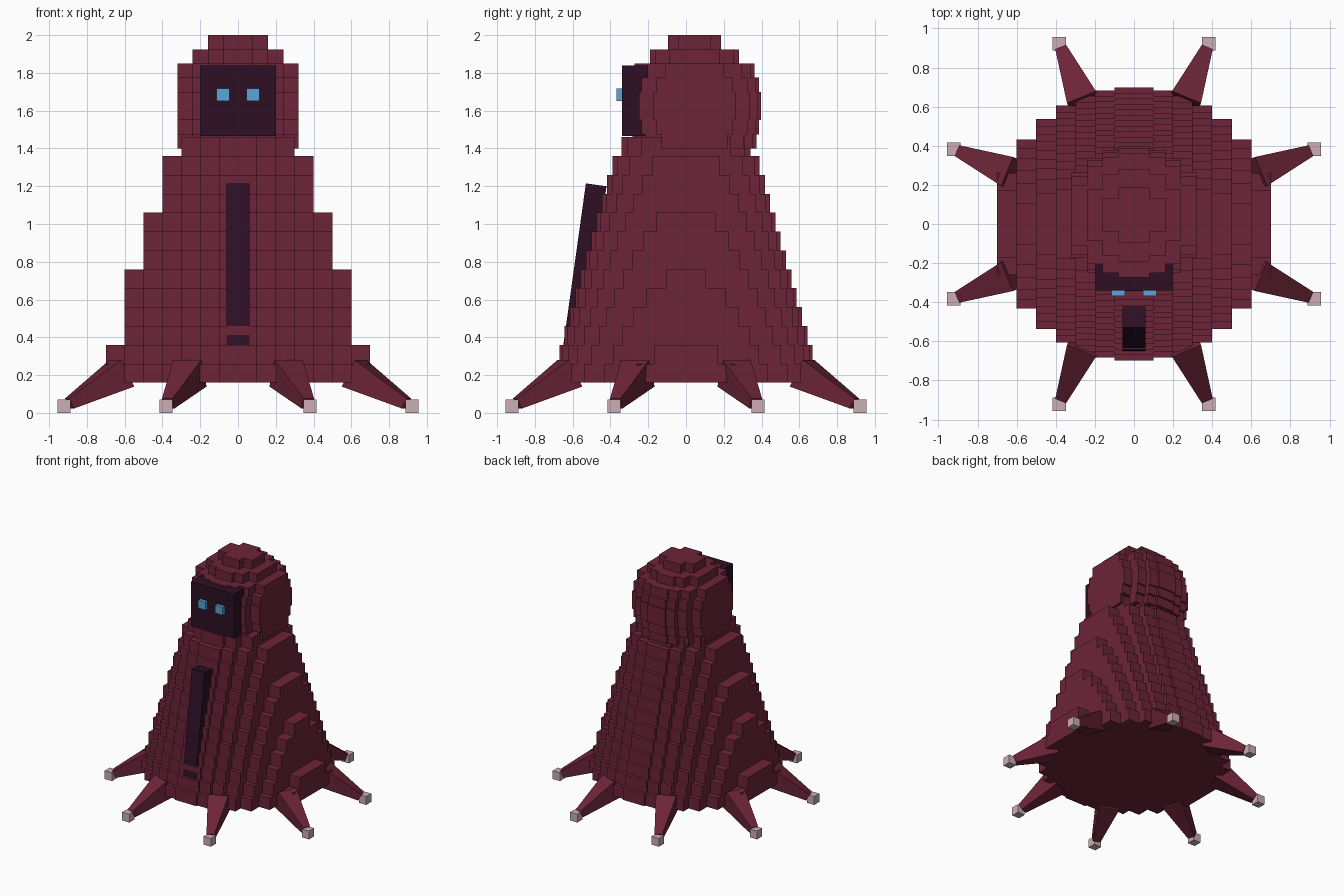
import bpy, bmesh, math
from mathutils import Vector, Matrix

cube = bpy.data.objects.get("Cube")
if cube:
    bpy.data.objects.remove(cube, do_unlink=True)


def material(name, rgb):
    m = bpy.data.materials.new(name)
    m.use_nodes = True
    m.diffuse_color = (*rgb, 1)
    m.node_tree.nodes["Principled BSDF"].inputs["Base Color"].default_value = (*rgb, 1)
    return m


maroon = material("maroon cloth", (0.152, 0.018, 0.04))
shadow = material("dark plum", (0.027, 0.005, 0.018))
blue = material("eye blue", (0.1, 0.38, 0.68))
pink = material("pale pink", (0.6, 0.42, 0.45))


def add_box(bm, lo, hi):
    lo, hi = Vector(lo), Vector(hi)
    mat = Matrix.Translation((lo + hi) / 2) @ Matrix.Diagonal((*(hi - lo), 1))
    bmesh.ops.create_cube(bm, size=1, matrix=mat)


def finish(name, bm, mat):
    mesh = bpy.data.meshes.new(name)
    bm.to_mesh(mesh)
    bm.free()
    mesh.materials.append(mat)
    ob = bpy.data.objects.new(name, mesh)
    bpy.context.collection.objects.link(ob)
    return ob


def box(name, lo, hi, mat):
    bm = bmesh.new()
    add_box(bm, lo, hi)
    return finish(name, bm, mat)


def stepped_solid(name, radii, z, height, cell, y, mat):
    """Stack of discs, each cut into strips along x with stepped depth."""
    bm = bmesh.new()
    for r in radii:
        i = 0
        while (i + 0.5) * cell < r:
            depth = math.sqrt(r * r - ((i + 0.5) * cell) ** 2)
            spans = [(-cell, cell)] if i == 0 else [(i * cell, (i + 1) * cell), (-(i + 1) * cell, -i * cell)]
            for a, b in spans:
                add_box(bm, (a, y - depth, z), (b, y + depth, z + height))
            i += 1
        z += height
    return finish(name, bm, mat)


# Robe and hood
robe_radii = [0.7 - 0.028 * k for k in range(12)] + [0.345]
stepped_solid("robe", robe_radii, 0.16, 0.1, 0.1, 0, maroon)
hood_radii = [0.33, 0.345, 0.355, 0.355, 0.345, 0.32, 0.24, 0.147]
stepped_solid("hood", hood_radii, 1.4, 0.075, 0.08, 0.045, maroon)

# Face and eyes
box("face", (-0.2, -0.34, 1.465), (0.2, -0.2, 1.84), shadow)
for side, name in ((1, "left_eye"), (-1, "right_eye")):
    x = 0.08 * side
    box(name, (x - 0.035, -0.368, 1.65), (x + 0.035, -0.33, 1.718), blue)

# Leaning front band
top, low = Vector((0, -0.53, 1.215)), Vector((0, -0.65, 0.355))
length = (top - low).length
band = box("front_band", (-0.06, 0, 0), (0.06, 0.11, length), shadow)
band.location = low
band.rotation_euler.x = -math.atan2(top.y - low.y, top.z - low.z)

# Eight tapered legs with block feet
for k in range(8):
    angle = math.radians(22.5 + 45 * k)
    out = Vector((math.cos(angle), math.sin(angle), 0))
    start = out * 0.665 + Vector((0, 0, 0.21))
    end = out * 0.965 + Vector((0, 0, 0.05))
    axis = (end - start).normalized()
    across = Vector((-out.y, out.x, 0))
    up = axis.cross(across)
    rot = Matrix((across, up, -axis)).transposed()
    if rot.determinant() < 0:
        rot = Matrix((-across, up, -axis)).transposed()
    bm = bmesh.new()
    bmesh.ops.create_cube(bm, size=1)
    for v in bm.verts:
        near = v.co.z > 0
        width = 0.16 if near else 0.06
        v.co = (start if near else end) + rot @ Vector((v.co.x * width, v.co.y * width, 0))
    bmesh.ops.recalc_face_normals(bm, faces=bm.faces)
    finish(f"leg_{k + 1}", bm, maroon)
    fx, fy = out.x * 0.997, out.y * 0.997
    box(f"foot_{k + 1}", (fx - 0.034, fy - 0.034, 0), (fx + 0.034, fy + 0.034, 0.07), pink)
